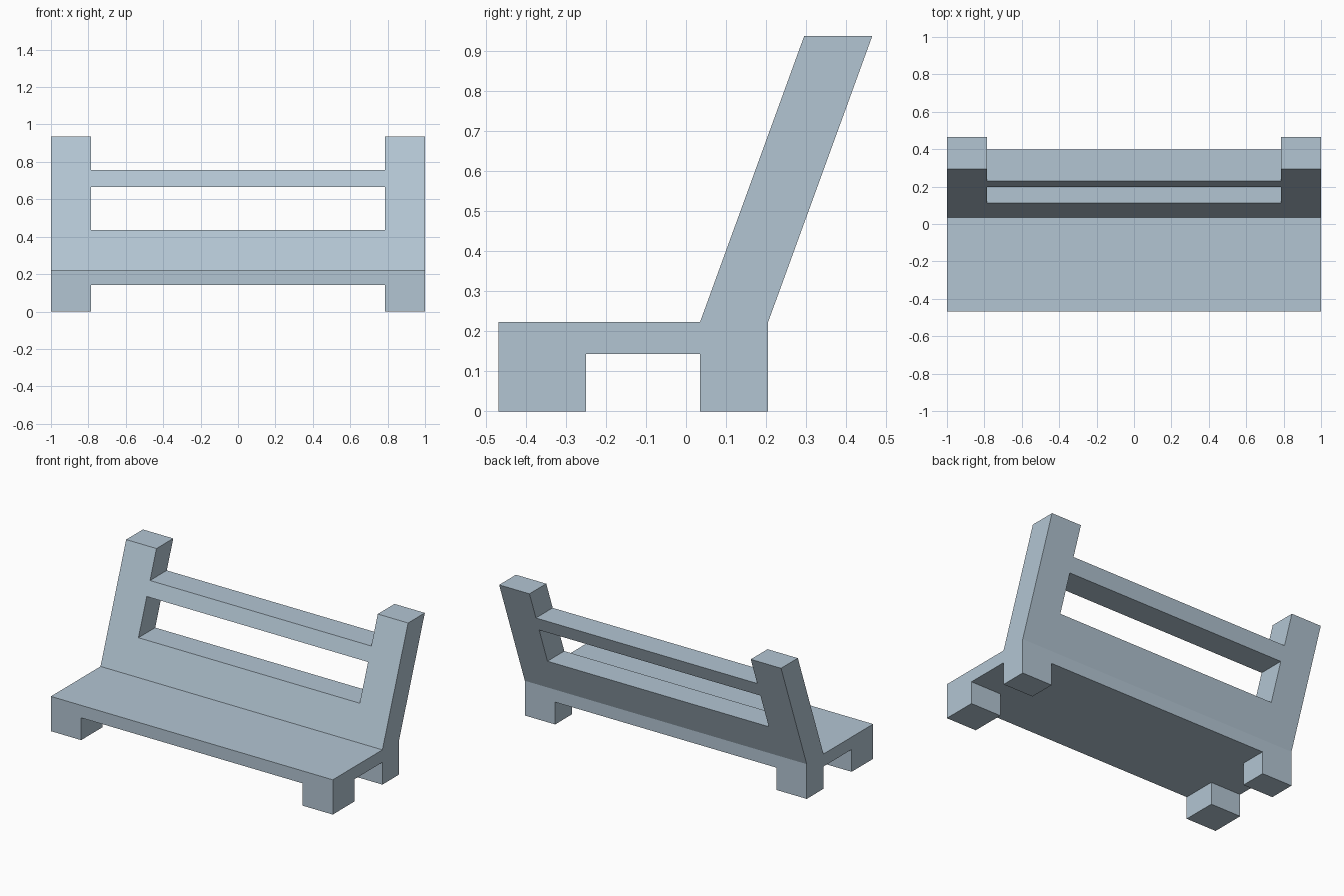
import bpy
import bmesh

cube = bpy.data.objects.get("Cube")
if cube:
    bpy.data.objects.remove(cube, do_unlink=True)

# Painted surface
paint = bpy.data.materials.new("pale blue grey")
paint.use_nodes = True
colour = (0.45, 0.56, 0.65, 1)
paint.diffuse_color = colour
paint.node_tree.nodes["Principled BSDF"].inputs["Base Color"].default_value = colour

# Shared dimensions
HALF = 1.0
INNER = 0.785          # inner side of legs and posts
FRONT, BACK = -0.468, 0.205
REAR_LEG = 0.035       # front of the rear legs and foot of the backrest
UNDER, SEAT, TOP = 0.143, 0.223, 0.937
DEPTH = BACK - REAR_LEG
LEAN = 0.26 / (TOP - SEAT)


def extrude(name, profile, x0, x1):
    """Solid made from a side profile of (y, z) points, drawn out along x."""
    bm = bmesh.new()
    face = bm.faces.new([bm.verts.new((x0, y, z)) for y, z in profile])
    moved = bmesh.ops.extrude_face_region(bm, geom=[face])["geom"]
    verts = [v for v in moved if isinstance(v, bmesh.types.BMVert)]
    bmesh.ops.translate(bm, verts=verts, vec=(x1 - x0, 0, 0))
    bmesh.ops.recalc_face_normals(bm, faces=bm.faces)
    mesh = bpy.data.meshes.new(name)
    bm.to_mesh(mesh)
    bm.free()
    mesh.materials.append(paint)
    obj = bpy.data.objects.new(name, mesh)
    bpy.context.collection.objects.link(obj)
    return obj


def box(y0, y1, z0, z1):
    return [(y0, z0), (y1, z0), (y1, z1), (y0, z1)]


def leaning(z0, z1):
    """Section of the reclined backrest between two heights."""
    a = REAR_LEG + (z0 - SEAT) * LEAN
    b = REAR_LEG + (z1 - SEAT) * LEAN
    return [(a, z0), (a + DEPTH, z0), (b + DEPTH, z1), (b, z1)]


# Seat slab, lower back panel and upper rail
extrude("seat", box(FRONT, BACK, UNDER, SEAT), -HALF, HALF)
extrude("lower_back_panel", leaning(SEAT, 0.435), -HALF, HALF)
extrude("upper_back_rail", leaning(0.667, 0.757), -INNER, INNER)

# Legs and posts on both ends
for side, sign in (("left", 1), ("right", -1)):
    x0, x1 = sorted((sign * INNER, sign * HALF))
    extrude(side + "_front_leg", box(FRONT, -0.25, 0, UNDER), x0, x1)
    extrude(side + "_rear_leg", box(REAR_LEG, BACK, 0, UNDER), x0, x1)
    extrude(side + "_back_post", leaning(0.435, TOP), x0, x1)
